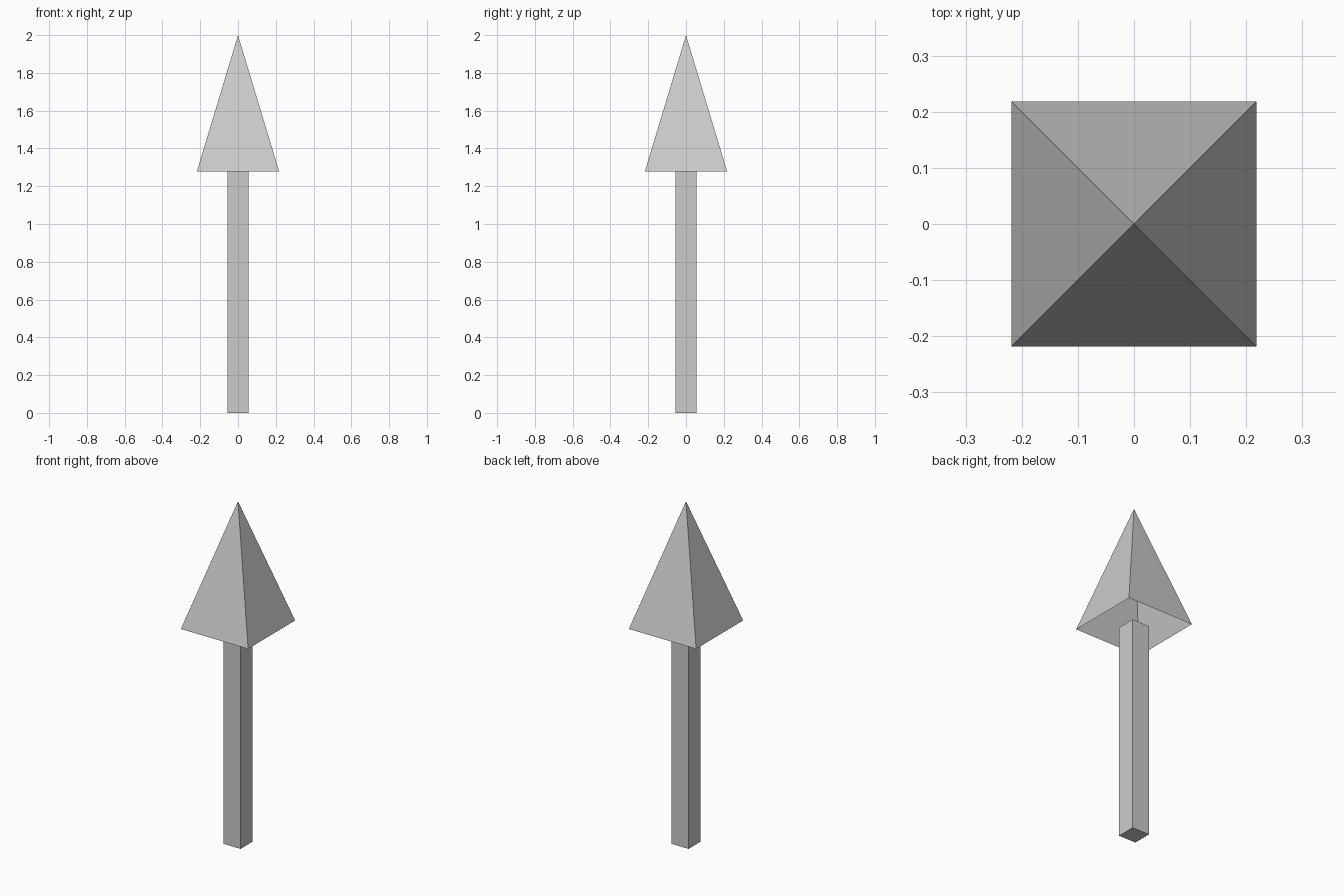
import bpy
import math

if "Cube" in bpy.data.objects:
    bpy.data.objects.remove(bpy.data.objects["Cube"])

SHAFT_HALF = 0.056   # half width of the square shaft
HEAD_HALF = 0.218    # half width of the arrowhead base
HEAD_Z = 1.277       # height where shaft meets head
TOP_Z = 2.0

# Square shaft standing on the ground
bpy.ops.mesh.primitive_cube_add(size=1, location=(0, 0, HEAD_Z / 2))
shaft = bpy.context.object
shaft.name = "shaft"
shaft.scale = (2 * SHAFT_HALF, 2 * SHAFT_HALF, HEAD_Z)
bpy.ops.object.transform_apply(location=True, rotation=True, scale=True)

# Four-sided pyramid head, open and hollow underneath
bpy.ops.mesh.primitive_cone_add(
    vertices=4, radius1=HEAD_HALF * math.sqrt(2), radius2=0,
    depth=TOP_Z - HEAD_Z, end_fill_type='NOTHING',
    location=(0, 0, (HEAD_Z + TOP_Z) / 2), rotation=(0, 0, math.pi / 4))
head = bpy.context.object
head.name = "arrowhead"
bpy.ops.object.transform_apply(location=True, rotation=True, scale=True)
